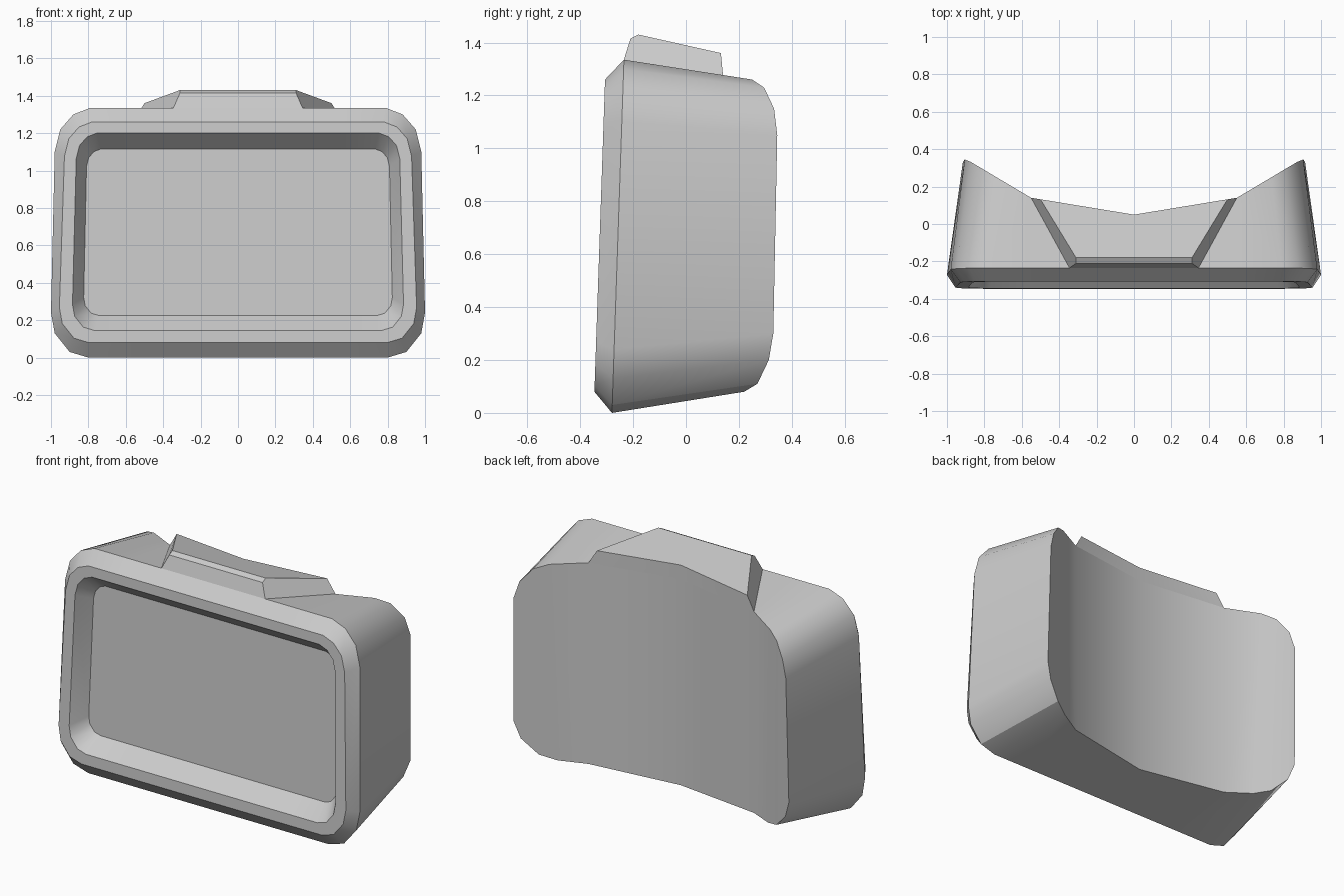
import bpy, bmesh

if "Cube" in bpy.data.objects:
    bpy.data.objects.remove(bpy.data.objects["Cube"])

LEAN = 0.034  # backward tilt of the front face


def front_ring(wb, wt, z0, z1, y0, k):
    """Right half of a rounded frame, from bottom centre to top centre."""
    bot = [(.2, 0), (.1, .03), (.02, .13), (0, .24)]
    top = [(0, .235), (.03, .115), (.1, .035), (.19, 0)]
    xz = [(0, z0), (.55, z0)]
    xz += [(wb - k * a, z0 + k * b) for a, b in bot]
    xz += [(wt - k * a, z1 - k * b) for a, b in top]
    xz += [(.55, z1), (0, z1)]
    return [(x, y0 + LEAN * z, z) for x, z in xz]


def finish(bm, name):
    """Mirror the half mesh across x and make a shaded object."""
    bmesh.ops.mirror(bm, geom=bm.verts[:] + bm.edges[:] + bm.faces[:],
                     axis='X', merge_dist=1e-4)
    bmesh.ops.remove_doubles(bm, verts=bm.verts[:], dist=1e-4)
    bmesh.ops.recalc_face_normals(bm, faces=bm.faces[:])
    me = bpy.data.meshes.new(name)
    bm.to_mesh(me)
    bm.free()
    ob = bpy.data.objects.new(name, me)
    bpy.context.collection.objects.link(ob)
    bpy.ops.object.select_all(action='DESELECT')
    ob.select_set(True)
    bpy.context.view_layer.objects.active = ob
    bpy.ops.object.shade_smooth_by_angle(angle=0.52)
    return ob


# Housing: recessed screen, bezel, bevel, then the curved back rim
back_ring = [(0, .05, .053), (.55, .14, .068),
             (.70, .22, .08), (.79, .27, .11), (.88, .313, .2), (.915, .33, .3),
             (.905, .345, 1.05), (.875, .333, 1.15), (.81, .295, 1.23), (.735, .25, 1.26),
             (.55, .14, 1.277), (0, .05, 1.291)]
rings = [
    front_ring(.825, .81, .225, 1.115, -.25, .4),
    front_ring(.885, .865, .145, 1.2, -.349, .58),
    front_ring(.955, .928, .08, 1.26, -.349, .78),
    front_ring(1.0, .98, 0, 1.335, -.28, 1),
    back_ring,
]
bm = bmesh.new()
vs = [[bm.verts.new(p) for p in r] for r in rings]
for a, b in zip(vs, vs[1:]):
    for i in range(11):
        bm.faces.new((a[i], a[i + 1], b[i + 1], b[i]))
# Screen and back are filled with vertical strips
for r in (vs[0], vs[-1]):
    for j in range(5):
        bm.faces.new((r[j], r[j + 1], r[10 - j], r[11 - j]))
finish(bm, "housing")

# Raised block on top, widening toward the back
edge = [(.345, -.235, 1.335), (.31, -.21, 1.415), (.31, -.18, 1.43),
        (.5, .132, 1.36), (.55, .14, 1.277)]
mid = [(0, -.235, 1.335), (0, -.21, 1.415), (0, -.18, 1.43),
       (0, .05, 1.376), (0, .05, 1.291)]
bm = bmesh.new()
e = [bm.verts.new(p) for p in edge]
m = [bm.verts.new(p) for p in mid]
for i in range(4):
    bm.faces.new((e[i], e[i + 1], m[i + 1], m[i]))
bm.faces.new(e)
finish(bm, "top_block")
